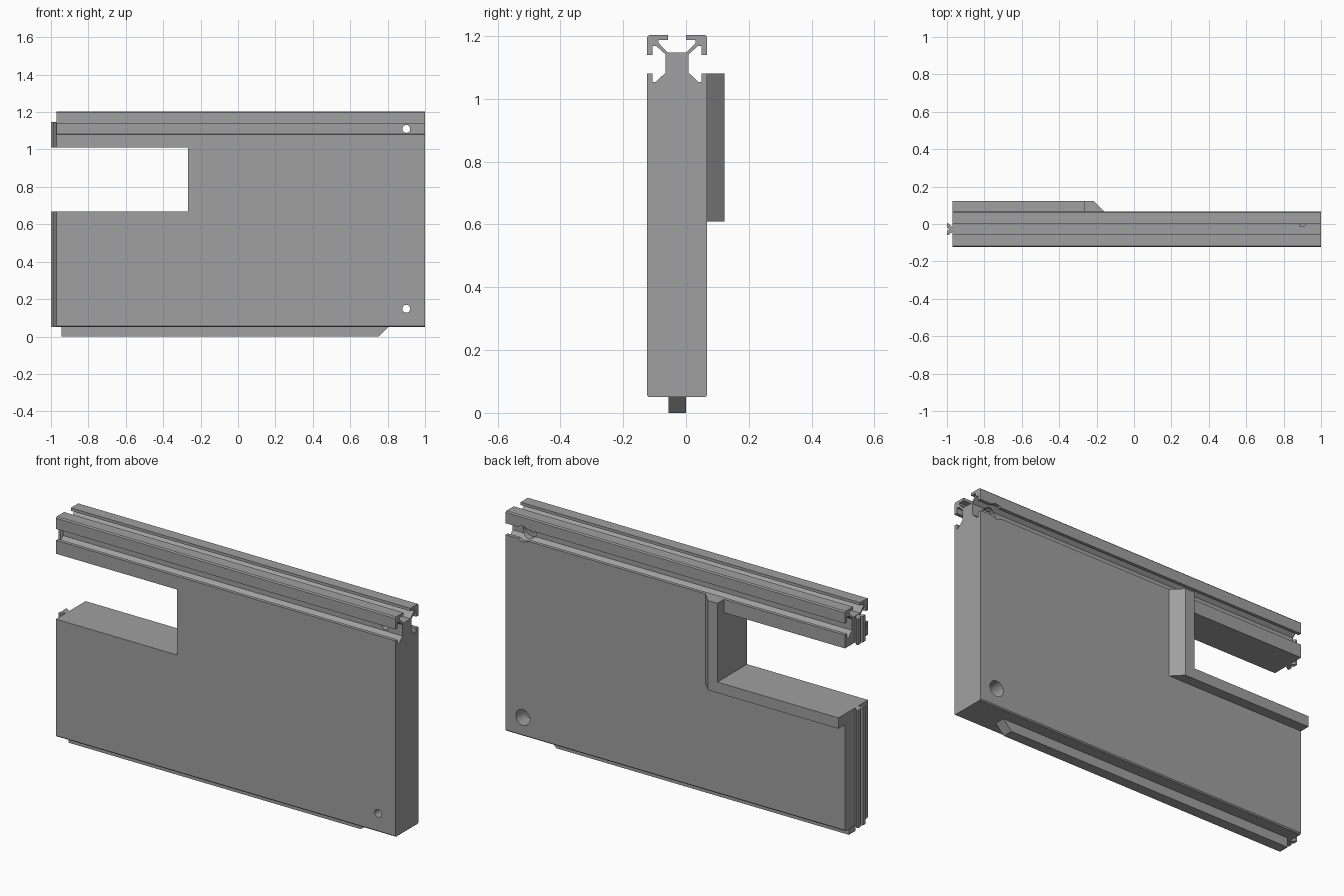
import bpy, bmesh, math
from mathutils import Vector

if "Cube" in bpy.data.objects:
    bpy.data.objects.remove(bpy.data.objects["Cube"])

grey = bpy.data.materials.new("plain grey")
grey.diffuse_color = (0.35, 0.35, 0.35, 1)
grey.use_nodes = True
grey.node_tree.nodes["Principled BSDF"].inputs["Base Color"].default_value = grey.diffuse_color
CY = -0.0285  # middle of the panel thickness


def prism(name, pts, lo, hi, place):
    """Extrude a 2D outline; place(a, b, t) gives the 3D point."""
    bm = bmesh.new()
    rings = [[bm.verts.new(Vector(place(a, b, t))) for a, b in pts] for t in (lo, hi)]
    bm.faces.new(rings[0])
    bm.faces.new(rings[1][::-1])
    n = len(pts)
    for i in range(n):
        j = (i + 1) % n
        bm.faces.new((rings[0][i], rings[1][i], rings[1][j], rings[0][j]))
    bmesh.ops.recalc_face_normals(bm, faces=bm.faces)
    mesh = bpy.data.meshes.new(name)
    bm.to_mesh(mesh)
    bm.free()
    mesh.materials.append(grey)
    ob = bpy.data.objects.new(name, mesh)
    bpy.context.collection.objects.link(ob)
    return ob


def along_x(a, b, t): return (t, a, b)
def along_y(a, b, t): return (a, t, b)
def along_z(a, b, t): return (a, b, t)


def rect(a0, a1, b0, b1):
    return [(a0, b0), (a1, b0), (a1, b1), (a0, b1)]


def circle(x, z, r, n=32):
    return [(x + r * math.cos(2 * math.pi * i / n), z + r * math.sin(2 * math.pi * i / n))
            for i in range(n)]


def cut(ob, cutter):
    cutter.hide_render = True
    cutter.display_type = 'WIRE'
    m = ob.modifiers.new(cutter.name, 'BOOLEAN')
    m.operation = 'DIFFERENCE'
    m.solver = 'EXACT'
    m.object = cutter


# panel body: mirrored cross-section with slotted rail on top
half = [(.0895, .05), (.0955, .056), (.0955, 1.08), (.0775, 1.08), (.0775, 1.053),
        (.069, 1.053), (.037, 1.083), (.037, 1.142), (.066, 1.168), (.0775, 1.168),
        (.0775, 1.14), (.0955, 1.14), (.0955, 1.197), (.0895, 1.203), (.0285, 1.203),
        (.0285, 1.188), (.059, 1.188), (.059, 1.178), (.030, 1.148)]
section = [(CY + a, z) for a, z in half] + [(CY - a, z) for a, z in reversed(half)]
body = prism("panel_body", section, -.97, 1, along_x)

# dovetail tongue on the left edge, split down the middle
tongue = prism("side_tongue",
               [(-.97, CY - .012), (-.99, CY - .03), (-1, CY - .03), (-1, CY - .01), (-.99, CY),
                (-1, CY + .01), (-1, CY + .03), (-.99, CY + .03), (-.97, CY + .012)],
               .05, 1.146, along_z)

# window opening
window = prism("window_cutter", rect(-1.2, -.268, .667, 1.01), -.3, .3, along_y)
cut(body, window)
cut(tongue, window)

# bolt holes, counterbored from the back
for label, z in (("lower", .148), ("upper", 1.11)):
    cut(body, prism(label + "_hole_cutter", circle(.9, z, .021), -.3, .3, along_y))
    cut(body, prism(label + "_counterbore_cutter", circle(.9, z, .041), -.01, .3, along_y))

# bottom tongue with a slanted end
prism("bottom_tongue", [(-.945, 0), (.752, 0), (.802, .05), (-.945, .05)],
      CY - .028, CY + .028, along_y)

# raised back border: ledge below the window and post beside it
prism("back_ledge", rect(.067, .122, .61, .667), -.97, -.268, along_x)
prism("back_post", [(-.268, .067), (-.16, .067), (-.213, .122), (-.268, .122)],
      .61, 1.08, along_z)
